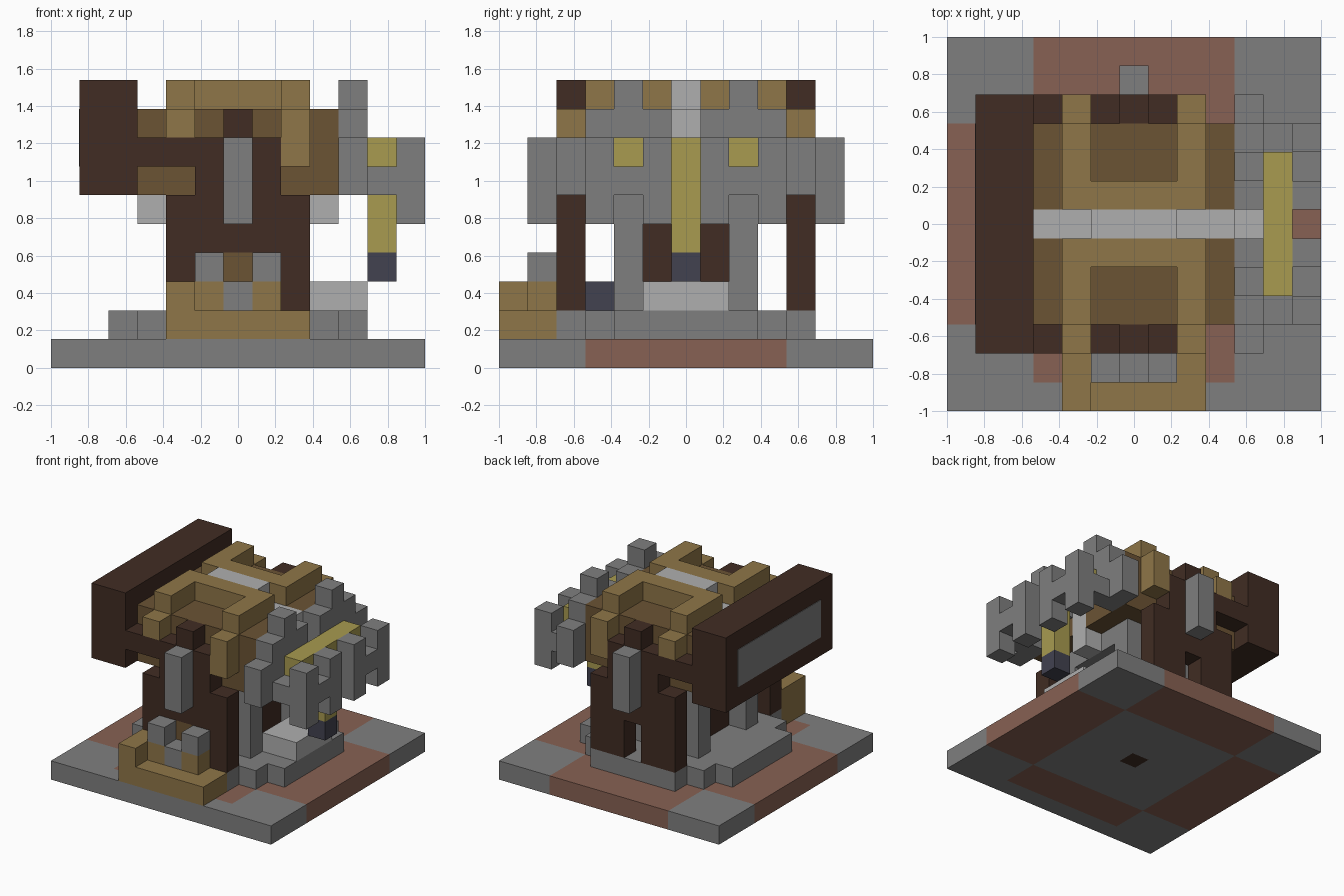
import bpy
import bmesh
from mathutils import Matrix, Vector

if "Cube" in bpy.data.objects:
    bpy.data.objects.remove(bpy.data.objects["Cube"], do_unlink=True)

CELLS = 13
UNIT = 2 / CELLS


def material(name, *rgb):
    """Flat material from display colour values."""
    linear = []
    for value in rgb:
        c = value / 255
        linear.append(c / 12.92 if c < 0.04 else ((c + 0.055) / 1.055) ** 2.4)
    mat = bpy.data.materials.new(name)
    mat.use_nodes = True
    mat.diffuse_color = (*linear, 1)
    mat.node_tree.nodes["Principled BSDF"].inputs["Base Color"].default_value = (*linear, 1)
    return mat


stone = material("stone grey", 127, 127, 127)
silver = material("light grey", 175, 175, 175)
brick = material("brick red", 135, 97, 83)
dark_wood = material("dark wood", 65, 44, 35)
mid_wood = material("mid wood", 107, 83, 52)
tan_wood = material("tan wood", 143, 118, 72)
gold = material("dull gold", 168, 155, 80)
navy = material("dark slate blue", 66, 66, 80)


def finish(name, bm, *mats):
    bmesh.ops.recalc_face_normals(bm, faces=bm.faces)
    mesh = bpy.data.meshes.new(name)
    bm.to_mesh(mesh)
    bm.free()
    for mat in mats:
        mesh.materials.append(mat)
    obj = bpy.data.objects.new(name, mesh)
    bpy.context.collection.objects.link(obj)
    return obj


def part(name, mat, *blocks, mirror=False):
    """Join blocks given as first and last cell in x, y, z; mirror front to back."""
    bm = bmesh.new()
    todo = list(blocks)
    if mirror:
        last = CELLS - 1
        todo += [(a, b, last - d, last - c, e, f) for a, b, c, d, e, f in blocks]
    for x0, x1, y0, y1, z0, z1 in todo:
        low = Vector((x0, y0, z0)) * UNIT - Vector((1, 1, 0))
        high = Vector((x1 + 1, y1 + 1, z1 + 1)) * UNIT - Vector((1, 1, 0))
        place = Matrix.Translation((low + high) / 2) @ Matrix.Diagonal((*(high - low), 1))
        bmesh.ops.create_cube(bm, size=1, matrix=place)
    return finish(name, bm, mat)


# Paved base slab, brick patches chosen by position
bm = bmesh.new()
bmesh.ops.create_grid(bm, x_segments=CELLS, y_segments=CELLS, size=1)
grown = bmesh.ops.extrude_face_region(bm, geom=bm.faces[:], use_keep_orig=True)
top_verts = [g for g in grown["geom"] if isinstance(g, bmesh.types.BMVert)]
bmesh.ops.translate(bm, verts=top_verts, vec=(0, 0, UNIT))
ARM = 3.5 * UNIT
for face in bm.faces:
    x, y, _ = face.calc_center_median()
    side_arm = abs(y) < ARM < abs(x)
    end_arm = abs(x) < ARM < abs(y) and y > -1 + UNIT
    if side_arm or end_arm:
        face.material_index = 1
    elif max(abs(x), abs(y)) < UNIT / 2:
        face.material_index = 2
finish("base_slab", bm, stone, brick, dark_wood)

# Stepped round plinth
part("plinth", stone, (2, 10, 4, 8, 1, 1), (3, 9, 3, 3, 1, 1), (3, 9, 9, 9, 1, 1),
     (4, 8, 2, 2, 1, 1), (4, 8, 10, 10, 1, 1))

# Front tray with stone posts
part("tray", tan_wood, (4, 4, 0, 1, 1, 2), (5, 8, 0, 0, 1, 1), (8, 8, 1, 1, 1, 1),
     (5, 5, 1, 1, 1, 2), (7, 7, 1, 1, 1, 2), (6, 6, 1, 1, 1, 1))
part("tray_stones", stone, (5, 5, 1, 1, 3, 3), (7, 7, 1, 1, 3, 3), (6, 6, 1, 1, 2, 2))
part("tray_spout", mid_wood, (6, 6, 2, 2, 3, 3))
part("tray_water", navy, (5, 7, 3, 3, 2, 2))

# Furnace under the barrel
part("furnace_walls", stone, (4, 8, 4, 4, 2, 5), mirror=True)
part("furnace_roof", stone, (4, 8, 5, 7, 5, 5))
part("furnace_core", dark_wood, (5, 7, 5, 7, 2, 4))
part("furnace_hearth", silver, (9, 10, 5, 7, 2, 2))

# Front and back support frames with axle caps
part("support_frames", dark_wood, (4, 5, 2, 2, 2, 3), (7, 8, 2, 2, 2, 3),
     (4, 8, 2, 2, 4, 5), (5, 7, 2, 2, 6, 6), (3, 7, 2, 2, 7, 7),
     (6, 6, 2, 2, 8, 8), mirror=True)
part("axle_caps", stone, (6, 6, 1, 1, 5, 7), mirror=True)

# Barrel, its metal band and tan straps
part("barrel", mid_wood, (3, 9, 3, 5, 6, 8), mirror=True)
part("barrel_band", silver, (3, 9, 6, 6, 6, 8), (5, 7, 6, 6, 9, 9),
     (3, 3, 6, 6, 5, 5), (9, 9, 6, 6, 5, 5))
part("barrel_straps", tan_wood, (4, 4, 3, 4, 9, 9), (8, 8, 3, 4, 9, 9),
     (4, 8, 5, 5, 9, 9), (4, 4, 2, 2, 8, 8), (8, 8, 2, 2, 7, 8), mirror=True)

# Counterweight box with flush side panel
part("counterweight_box", dark_wood, (1, 2, 2, 10, 6, 9))
panel = part("counterweight_panel", stone, (1, 1, 3, 9, 7, 8))
panel.location.x = -0.005

# Toothed wheel and outer brackets
part("toothed_wheel", stone, (10, 10, 2, 2, 6, 7), (10, 10, 3, 3, 6, 8),
     (10, 10, 4, 4, 7, 9), (10, 10, 5, 5, 7, 8), mirror=True)
part("outer_brackets", stone, (12, 12, 3, 3, 5, 7), (12, 12, 4, 4, 6, 6),
     (12, 12, 5, 5, 5, 7), (11, 11, 3, 3, 6, 6), mirror=True)

# Gold crossbar and hanging plumb
part("crossbar", gold, (11, 11, 4, 8, 7, 7), (11, 11, 6, 6, 4, 6))
part("plumb_weight", navy, (11, 11, 6, 6, 3, 3))
